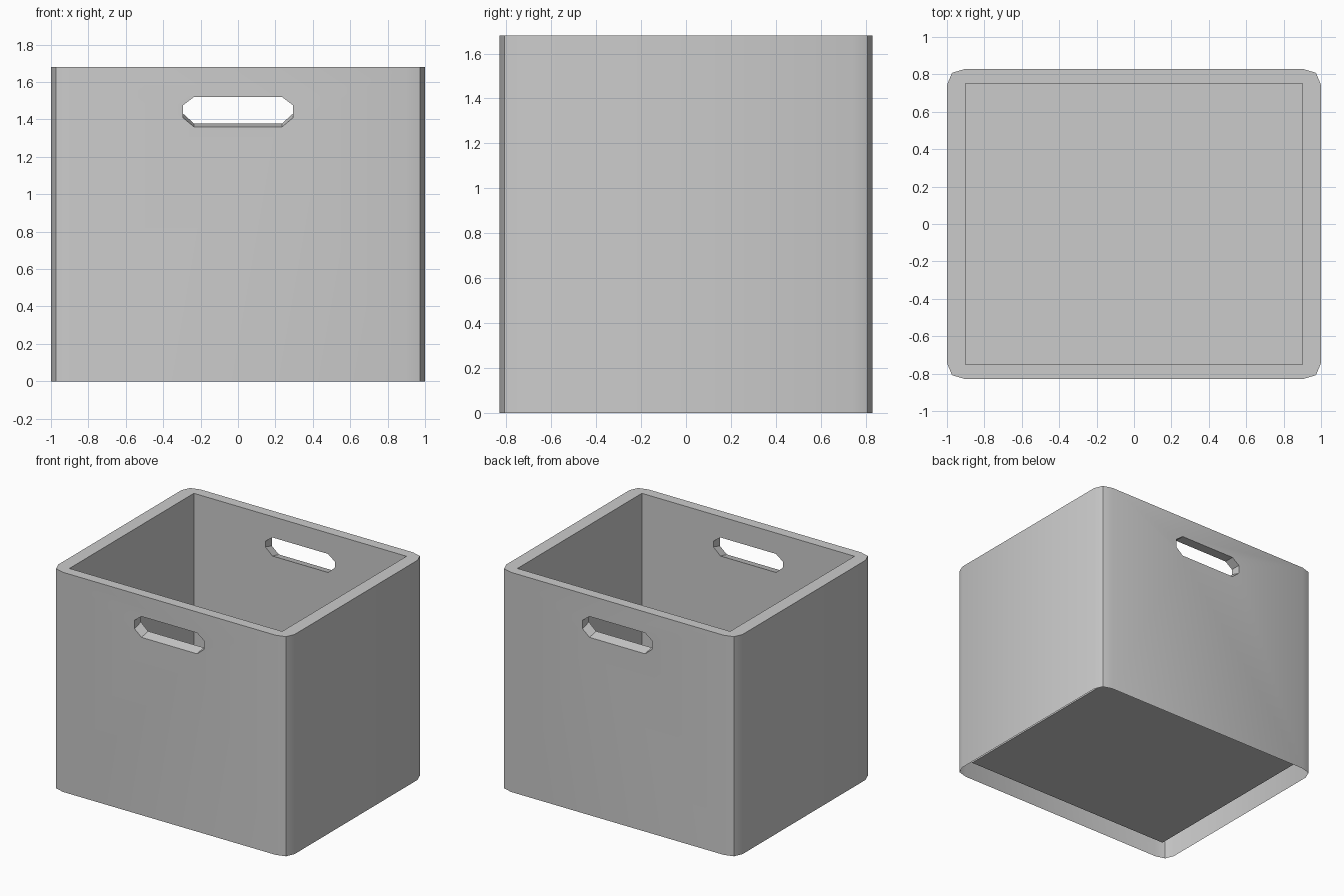
import bpy, bmesh

if "Cube" in bpy.data.objects:
    bpy.data.objects.remove(bpy.data.objects["Cube"])

H, FLOOR = 1.68, 0.08          # height, raised floor
IX, IY = 0.90, 0.752           # inner half sizes
OX, OY = 1.0, 0.83             # outer half sizes

bm = bmesh.new()


def ring(pts):
    return [bm.verts.new(p) for p in pts]


def skin(a, b, skip=()):
    """Quads between two closed loops, leaving out the listed sides."""
    n = len(a)
    for i in range(n):
        if i not in skip:
            bm.faces.new((a[i], a[(i + 1) % n], b[(i + 1) % n], b[i]))


def slot(y, low, side_low):
    """Octagonal handle outline, counter-clockwise from the top left."""
    pts = [(-.235, 1.52), (-.295, 1.475), (-.295, side_low), (-.235, low),
           (.235, low), (.295, side_low), (.295, 1.475), (.235, 1.52)]
    return ring([(x, y, z) for x, z in pts])


def holed_panel(tl, bl, br, tr, o):
    bm.faces.new((tl, tr, o[7], o[0]))
    bm.faces.new((tl, o[0], o[1], o[2], o[3], bl))
    bm.faces.new((bl, o[3], o[4], br))
    bm.faces.new((br, o[4], o[5], o[6], o[7], tr))


# Outer wall outline with three-point rounded corners
q = [(OX, 0.743), (0.973, 0.808), (IX, OY)]
outline = (q + [(-x, y) for x, y in reversed(q)]
           + [(-x, -y) for x, y in q] + [(x, -y) for x, y in reversed(q)])
bot = ring([(x, y, 0) for x, y in outline])
top = ring([(x, y, H) for x, y in outline])
skin(bot, top, skip=(2, 8))

# Inner box and floor
corners = [(IX, IY), (-IX, IY), (-IX, -IY), (IX, -IY)]
itop = ring([(x, y, H) for x, y in corners])
ibot = ring([(x, y, FLOOR) for x, y in corners])
skin(itop, ibot, skip=(0, 2))
bm.faces.new(ibot)

# Top rim
for i in range(4):
    bm.faces.new((itop[i], *top[3 * i:3 * i + 3]))
    j = (i + 1) % 4
    bm.faces.new((itop[i], top[3 * i + 2], top[3 * j], itop[j]))

# Front and back panels with tapered handle slots
for s, (l, r), (il, ir) in ((1, (3, 2), (1, 0)), (-1, (8, 9), (2, 3))):
    outer = slot(s * OY, 1.36, 1.41)
    inner = slot(s * IY, 1.378, 1.432)
    holed_panel(top[l], bot[l], bot[r], top[r], outer)
    holed_panel(itop[il], ibot[il], ibot[ir], itop[ir], inner)
    skin(outer, inner)

bmesh.ops.recalc_face_normals(bm, faces=bm.faces[:])
mesh = bpy.data.meshes.new("storage_box")
bm.to_mesh(mesh)
bm.free()
box = bpy.data.objects.new("storage_box", mesh)
bpy.context.collection.objects.link(box)
bpy.context.view_layer.objects.active = box
box.select_set(True)
bpy.ops.object.shade_smooth_by_angle()
